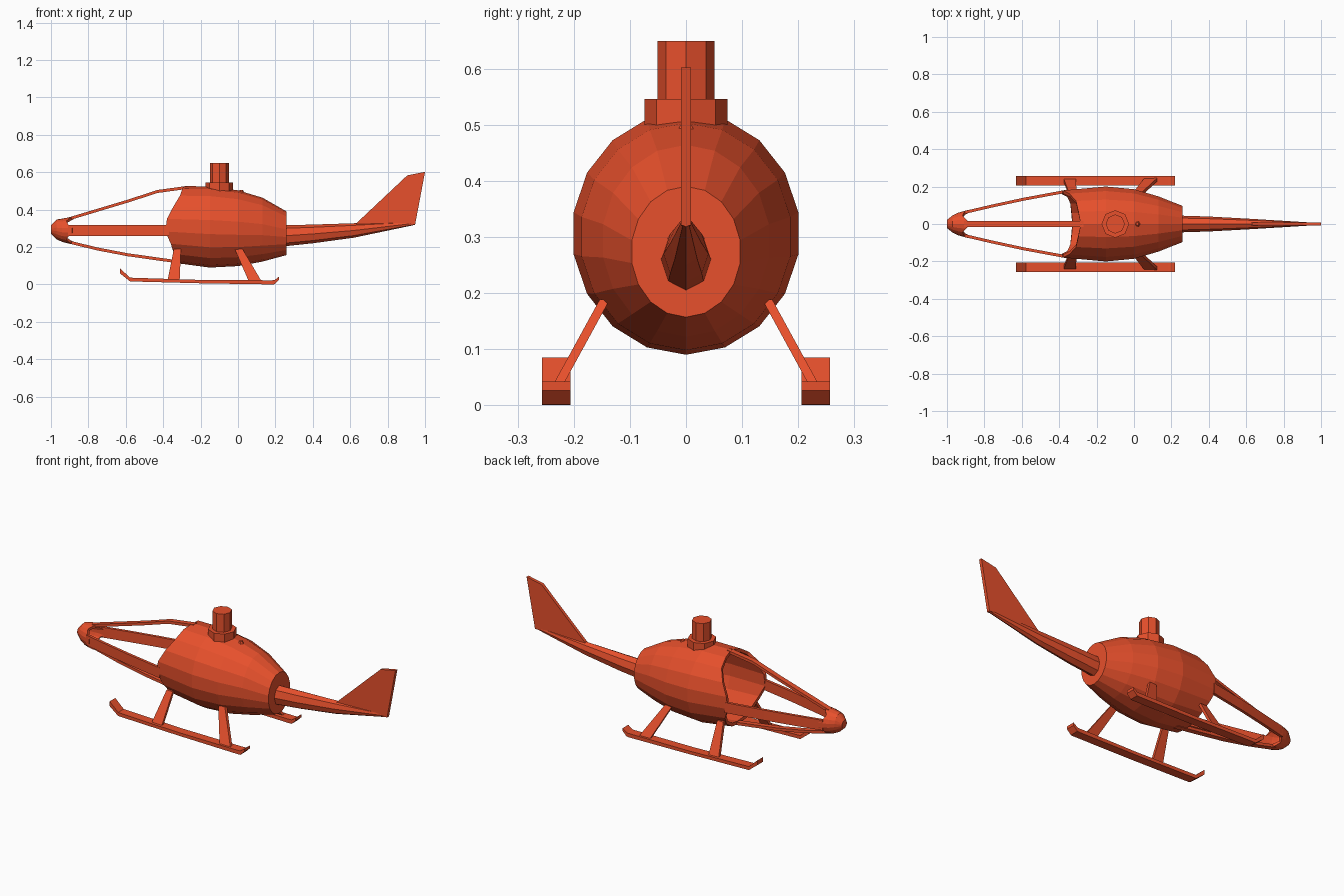
import bpy, bmesh
from math import sin, cos, pi, radians

if "Cube" in bpy.data.objects:
    bpy.data.objects.remove(bpy.data.objects["Cube"])

paint = bpy.data.materials.new("orange_red_paint")
paint.diffuse_color = (0.8, 0.08, 0.025, 1)
paint.use_nodes = True
paint.node_tree.nodes["Principled BSDF"].inputs["Base Color"].default_value = paint.diffuse_color


def finish(bm, name, thickness=0):
    bmesh.ops.recalc_face_normals(bm, faces=bm.faces)
    me = bpy.data.meshes.new(name)
    bm.to_mesh(me)
    bm.free()
    me.materials.append(paint)
    ob = bpy.data.objects.new(name, me)
    bpy.context.collection.objects.link(ob)
    if thickness:
        m = ob.modifiers.new("wall", "SOLIDIFY")
        m.thickness, m.offset = thickness, -1
    return ob


def loft(name, rings, cap_start=True, cap_end=True, thickness=0):
    bm = bmesh.new()
    vs = [[bm.verts.new(p) for p in r] for r in rings]
    n = len(rings[0])
    for a, b in zip(vs, vs[1:]):
        for i in range(n):
            j = (i + 1) % n
            bm.faces.new((a[i], a[j], b[j], b[i]))
    if cap_start:
        bm.faces.new(vs[0])
    if cap_end:
        bm.faces.new(vs[-1])
    return finish(bm, name, thickness)


def lerp(table, x):
    for (x0, a), (x1, b) in zip(table, table[1:]):
        if x <= x1:
            t = max(0, (x - x0) / (x1 - x0))
            return a + (b - a) * t
    return table[-1][1]


# Egg outline shared by hull, nose and canopy ribs
TOP = [(-1, .315), (-.97, .347), (-.89, .36), (-.75, .405), (-.59, .453), (-.43, .505),
       (-.28, .527), (-.15, .523), (0, .503), (.13, .464), (.26, .39)]
BOT = [(-1, .27), (-.96, .232), (-.89, .215), (-.67, .162), (-.36, .118), (-.15, .09),
       (0, .098), (.13, .122), (.26, .157)]
WID = [(-1, .022), (-.96, .055), (-.89, .076), (-.62, .137), (-.36, .186), (-.18, .205),
       (-.05, .198), (.06, .178), (.26, .098)]
SEG = 18


def egg_ring(x_of_angle):
    ring = []
    for i in range(SEG):
        a = 2 * pi * i / SEG
        x = x_of_angle(min(a, 2 * pi - a))
        t, b = lerp(TOP, x), lerp(BOT, x)
        ring.append((x, lerp(WID, x) * sin(a), (t + b) / 2 + (t - b) / 2 * cos(a)))
    return ring


# Hollow hull with slanted front opening
EDGE = [(0, -.285), (radians(40), -.31), (radians(80), -.38), (radians(100), -.388),
        (radians(130), -.345), (pi, -.33)]
hull_rings = [egg_ring(lambda a: lerp(EDGE, a))]
for x in (-.15, 0, .13, .26):
    hull_rings.append(egg_ring(lambda a, x=x: x))
loft("hull", hull_rings, cap_start=False, thickness=.018)

# Nose cap
nose_rings = [egg_ring(lambda a, x=x: x) for x in (-1, -.97, -.94)]
nose_rings.append(egg_ring(lambda a: -.9 + .018 * cos(4 * a)))
loft("nose_cap", nose_rings, cap_end=False, thickness=.015)

# Canopy ribs
XS = (-.91, -.75, -.59, -.43, -.27)
for name, table, s in (("top_rib", TOP, 1), ("bottom_rib", BOT, -1)):
    rings = []
    for x in XS:
        z, w = lerp(table, x), .015
        zi = z - s * .016
        rings.append([(x, -w, z), (x, w, z), (x, w, zi), (x, -w, zi)])
    loft(name, rings)
for s, side in ((1, "left"), (-1, "right")):
    rings = []
    for x in XS[:-1] + (-.37,):
        y, h = s * lerp(WID, x) * .985, .029
        yi = y - s * .016
        rings.append([(x, y, .288 - h), (x, y, .288 + h), (x, yi, .288 + h), (x, yi, .288 - h)])
    loft(side + "_rib", rings)

    # Skid with upturned ends
    rings = []
    for x, zt, zb in ((-.63, .085, .058), (-.577, .036, .016), (-.2, .024, .006),
                      (.18, .022, 0), (.195, .023, .001), (.22, .042, .026)):
        rings.append([(x, s * .206, zt), (x, s * .257, zt), (x, s * .257, zb), (x, s * .206, zb)])
    loft(side + "_skid", rings)

    # Legs widen towards the skid
    for leg, t0, t1, b0, b1 in (("front", -.343, -.305, -.377, -.312),
                                ("rear", -.017, .025, .057, .125)):
        rings = []
        for x0, x1, y, z in ((t0, t1, .145, .188), (b0, b1, .238, .018)):
            rings.append([(x0, s * (y - .009), z), (x1, s * (y - .009), z),
                          (x1, s * (y + .009), z), (x0, s * (y + .009), z)])
        loft(f"{side}_{leg}_leg", rings)

# Tail boom
rings = []
for x, zt, zb, hy in ((.24, .316, .203, .045), (.4, .32, .22, .04),
                      (.62, .327, .25, .028), (.945, .336, .318, .008)):
    zc, hz = (zt + zb) / 2, (zt - zb) / 2
    rings.append([(x, hy * sin(i * pi / 4), zc + hz * cos(i * pi / 4)) for i in range(8)])
loft("tail_boom", rings)

# Tail fin
fin = [(.62, .315), (.905, .583), (1, .602), (.947, .32)]
loft("tail_fin", [[(x, y, z) for x, z in fin] for y in (-.009, .009)])


# Rotor mast and its collar
def prism(name, x, r0, r1, z0, z1, n=8):
    loft(name, [[(x + r * cos(2 * pi * i / n), r * sin(2 * pi * i / n), z) for i in range(n)]
                for r, z in ((r0, z0), (r1, z1))])


prism("mast_collar", -.1, .074, .074, .48, .546)
prism("rotor_mast", -.1, .051, .051, .53, .649)
prism("roof_beacon", .018, .02, .008, .485, .505, 6)
